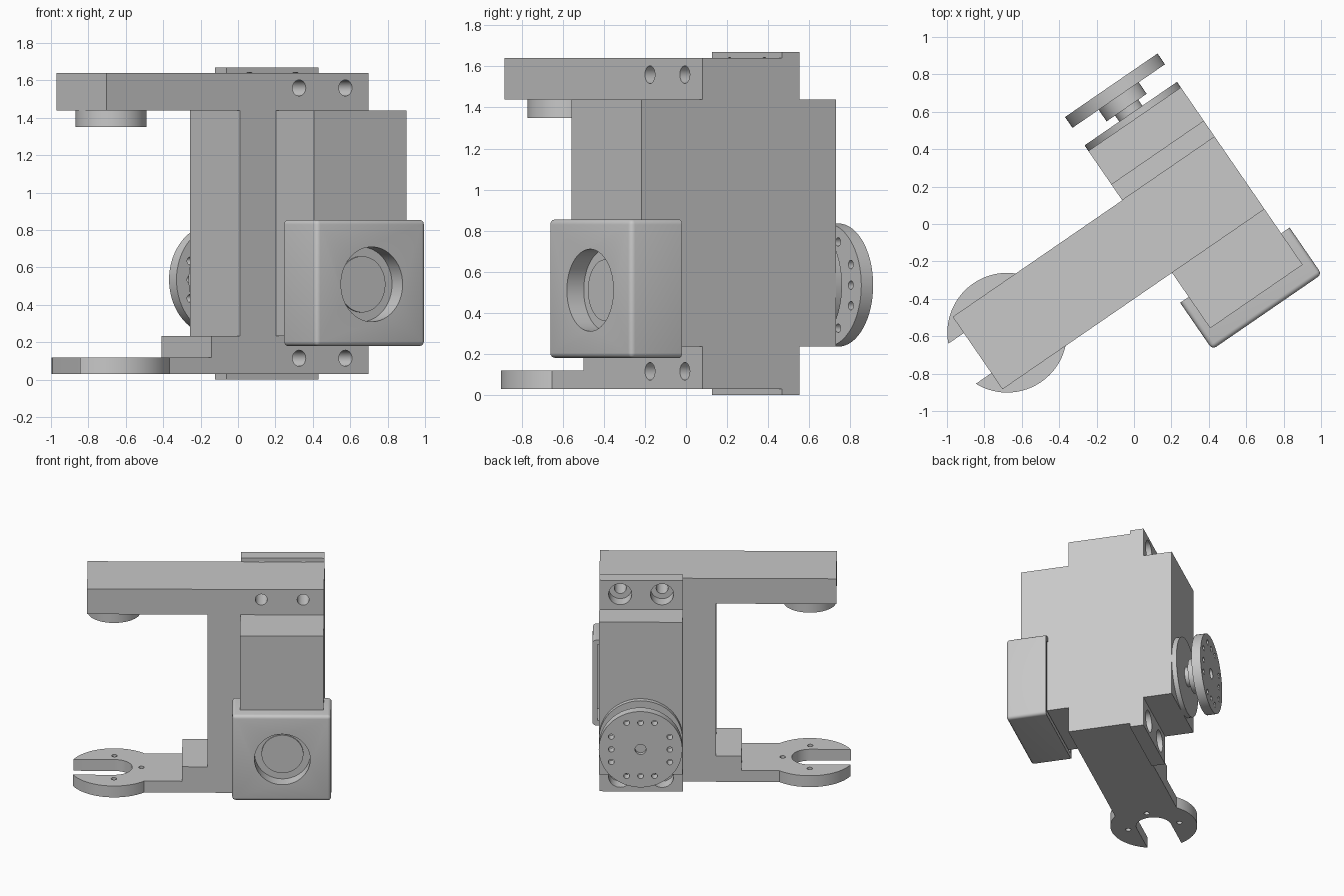
import bpy, bmesh
from math import radians, sin, cos, asin, degrees
from mathutils import Matrix

cube = bpy.data.objects.get("Cube")
if cube:
    bpy.data.objects.remove(cube, do_unlink=True)

# One grey for the whole mechanism
grey = bpy.data.materials.new("plain_grey")
grey.use_nodes = True
color = (0.58, 0.58, 0.58, 1)
grey.diffuse_color = color
grey.node_tree.nodes["Principled BSDF"].inputs["Base Color"].default_value = color

parts = []


def finish(name, bm, keep=True):
    bmesh.ops.recalc_face_normals(bm, faces=bm.faces[:])
    mesh = bpy.data.meshes.new(name)
    bm.to_mesh(mesh)
    bm.free()
    mesh.materials.append(grey)
    obj = bpy.data.objects.new(name, mesh)
    bpy.context.collection.objects.link(obj)
    if keep:
        parts.append(obj)
    return obj


def box(name, x, y, z, keep=True, bevel=0):
    bm = bmesh.new()
    bmesh.ops.create_cube(bm, size=1)
    for v in bm.verts:
        for i, (a, b) in enumerate((x, y, z)):
            v.co[i] = a if v.co[i] < 0 else b
    if bevel:
        # Round everything except the open rear rim
        edges = [e for e in bm.edges if min(v.co.y for v in e.verts) < y[1] - 0.01]
        bmesh.ops.bevel(bm, geom=edges, offset=bevel, segments=4, profile=0.5, affect='EDGES')
    return finish(name, bm, keep)


def cylinder(name, center, r, span, axis="Y", keep=True, sides=64):
    """center is (x, z) for axis Y and (x, y) for axis Z."""
    bm = bmesh.new()
    bmesh.ops.create_cone(bm, cap_ends=True, segments=sides, radius1=r, radius2=r, depth=span[1] - span[0])
    mid = sum(span) / 2
    if axis == "Y":
        bm.transform(Matrix.Translation((center[0], mid, center[1])) @ Matrix.Rotation(radians(90), 4, "X"))
    else:
        bm.transform(Matrix.Translation((center[0], center[1], mid)))
    return finish(name, bm, keep)


def extrude(name, points, direction):
    bm = bmesh.new()
    face = bm.faces.new([bm.verts.new(p) for p in points])
    new = bmesh.ops.extrude_face_region(bm, geom=[face])["geom"]
    bmesh.ops.translate(bm, vec=direction, verts=[g for g in new if isinstance(g, bmesh.types.BMVert)])
    return finish(name, bm)


def cut(obj, cutters):
    bpy.context.view_layer.objects.active = obj
    for c in cutters:
        mod = obj.modifiers.new("cut", "BOOLEAN")
        mod.operation = "DIFFERENCE"
        mod.solver = "EXACT"
        mod.object = c
        bpy.ops.object.modifier_apply(modifier=mod.name)
        bpy.data.objects.remove(c, do_unlink=True)


def hole(center, r, span, axis="Y", sides=24):
    return cylinder("cutter", center, r, span, axis, False, sides)


W = (0.02, 0.62)             # motor width
V0, V1 = -0.33, 0.14         # bracket depth
MID = (V0 + V1) / 2
BOLTS = [(x, z) for x in (0.17, 0.47) for z in (0.115, 1.56)]

# C-shaped bracket with upper arm and lower foot
outline = [(-1.08, 1.44), (-0.215, 1.44), (-0.215, 0.235), (-0.4, 0.235), (-0.4, 0.03),
           (W[1], 0.03), (W[1], 1.64), (-1.08, 1.64)]
bracket = extrude("bracket", [(x, V0, z) for x, z in outline], (0, V1 - V0, 0))
cut(bracket, [hole(b, 0.043, (V0 - 0.1, V1 + 0.1)) for b in BOLTS])

# Rear mounting flange with counterbored bolt holes
flange = box("mounting_flange", W, (V1, 0.244), (0, 1.67))
cut(flange, [hole(b, 0.083, (V1 - 0.1, 0.3), sides=40) for b in BOLTS])

# Motor body, ahead of and behind the bracket
box("motor_front", W, (-0.69, V0), (0.235, 1.44))
box("motor_rear", W, (V1, 0.46), (0.235, 1.44))

# Lower fork plate, open at its tip
CX, R, SLOT = -0.888, 0.32, 0.13


def arc(r, a, b, n):
    return [(CX + r * cos(radians(a + (b - a) * i / n)), MID + r * sin(radians(a + (b - a) * i / n)))
            for i in range(n + 1)]


neck = degrees(asin((V1 - MID) / R))
tip = 180 - degrees(asin(SLOT / R))
plan = [(-0.4, V1)] + arc(R, neck, tip, 30) + arc(SLOT, 90, -90, 24) + arc(R, -tip, -neck, 30) + [(-0.4, V0)]
fork = extrude("fork_plate", [(x, y, 0.03) for x, y in plan], (0, 0, 0.09))
cut(fork, [hole((CX + dx, MID + dy), 0.02, (0, 0.2), "Z")
           for dx, dy in ((0.195, 0), (0, 0.195), (0, -0.195))])

# Round pad under the upper arm
cylinder("arm_pad", (CX, MID), 0.19, (1.35, 1.44), "Z")

# Rounded front cover with a round window
cover = box("front_cover", (-0.035, 0.675), (-0.79, -0.487), (0.18, 0.855), bevel=0.025)
cut(cover, [box("cutter", (0, 0.64), (-0.69, -0.4), (0.22, 0.82), False),
            hole((0.325, 0.51), 0.2, (-0.9, -0.6), sides=64)])
cylinder("window_disc", (0.325, 0.51), 0.15, (-0.70, -0.685))

# Rear output: base disc, shaft, hub and drilled horn
C = (0.32, 0.535)
cylinder("output_base", C, 0.3, (0.46, 0.496))
cylinder("output_shaft", C, 0.075, (0.496, 0.54))
cylinder("output_hub", C, 0.13, (0.535, 0.61))
horn = cylinder("output_horn", C, 0.3, (0.61, 0.68))
drills = [hole(C, 0.04, (0.65, 0.8))]
for t in (-0.1, 0, 0.1):
    for s in (-0.21, 0.21):
        drills.append(hole((C[0] + t, C[1] + s), 0.021, (0.5, 0.8)))
        drills.append(hole((C[0] + s, C[1] + t), 0.021, (0.5, 0.8)))
cut(horn, drills)

# Turn the whole assembly about the vertical and shade round surfaces
turn = Matrix.Rotation(radians(34.5), 4, "Z")
bpy.ops.object.select_all(action="DESELECT")
for obj in parts:
    obj.data.transform(turn)
    obj.select_set(True)
bpy.context.view_layer.objects.active = bracket
bpy.ops.object.shade_smooth_by_angle(angle=radians(30))
